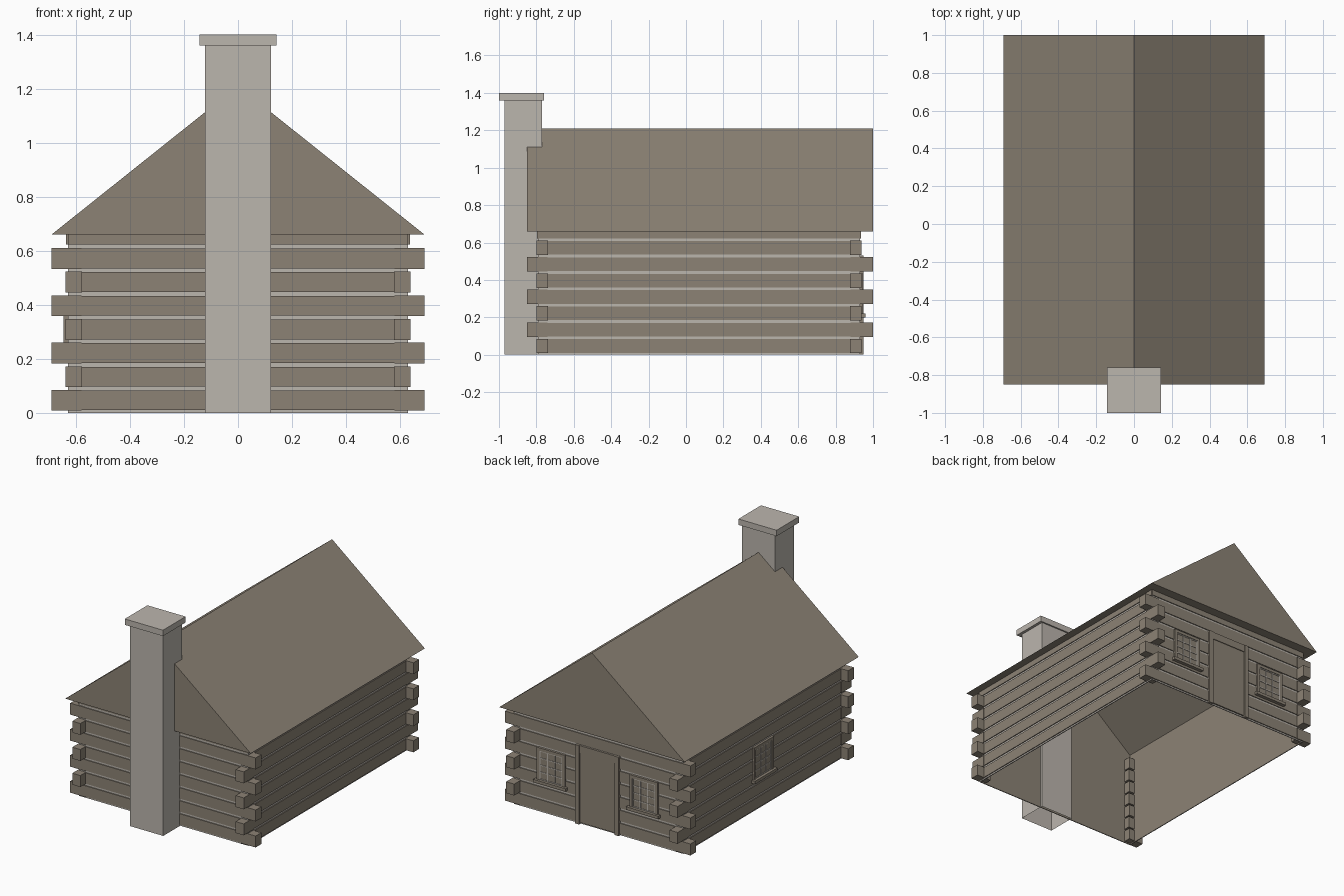
import bpy
import bmesh

if "Cube" in bpy.data.objects:
    bpy.data.objects.remove(bpy.data.objects["Cube"], do_unlink=True)


def material(name, rgb):
    m = bpy.data.materials.new(name)
    m.use_nodes = True
    m.diffuse_color = (*rgb, 1)
    m.node_tree.nodes["Principled BSDF"].inputs["Base Color"].default_value = (*rgb, 1)
    return m


WOOD = material("weathered brown wood", (0.262, 0.225, 0.178))
STONE = material("pale grey stone", (0.5, 0.465, 0.42))


def finish(name, bm, *mats):
    mesh = bpy.data.meshes.new(name)
    bm.to_mesh(mesh)
    bm.free()
    for m in mats:
        mesh.materials.append(m)
    obj = bpy.data.objects.new(name, mesh)
    bpy.context.collection.objects.link(obj)
    return obj


def add_box(bm, x, y, z):
    """Add a box given its (low, high) range on each axis."""
    verts = bmesh.ops.create_cube(bm, size=1)["verts"]
    for v in verts:
        for i, (lo, hi) in enumerate((x, y, z)):
            v.co[i] = lo if v.co[i] < 0 else hi
    return verts


def boxes(name, mat, *ranges):
    bm = bmesh.new()
    for r in ranges:
        add_box(bm, *r)
    return finish(name, bm, mat)


# Main dimensions
WX, FRONT, BACK, EAVE = 0.63, -0.79, 0.93, 0.66
ROOF_X, ROOF_F, ROOF_B, RIDGE = 0.69, -0.85, 1.0, 1.21
PROUD, LOG, THIN = 0.006, 0.06, 0.006
PITCH, LOG_H = 0.0875, 0.073
MID = (FRONT + BACK) / 2

# Wall shell: pale filler outside, wood lining inside
bm = bmesh.new()
add_box(bm, (-WX, WX), (FRONT, FRONT + THIN), (0, EAVE))
add_box(bm, (-WX, WX), (BACK - THIN, BACK), (0, EAVE))
add_box(bm, (-WX, THIN - WX), (FRONT, BACK), (0, EAVE))
add_box(bm, (WX - THIN, WX), (FRONT, BACK), (0, EAVE))
bm.normal_update()
for f in bm.faces:
    c = f.calc_center_median()
    inward = f.normal.x * c.x + f.normal.y * (c.y - MID) < 0
    f.material_index = 1 if inward else 0
finish("wall_shell", bm, STONE, WOOD)

# Log courses and interlocking corner ends
faces, ends = [], []
for k in range(8):
    z = (0.01 + k * PITCH, min(0.01 + k * PITCH + LOG_H, EAVE))
    for y in ((FRONT - PROUD, FRONT), (BACK, BACK + PROUD)):
        faces.append(((-WX, WX), y, z))
    for x in ((-WX - PROUD, -WX), (WX, WX + PROUD)):
        faces.append((x, (FRONT, BACK), z))
    if k == 7:
        continue
    ze = (z[0] - 0.002, z[1] + 0.002)
    for sx in (-1, 1):
        for back in (False, True):
            if k % 2 == 0:
                x = sorted((sx * 0.58, sx * ROOF_X))
                y = (BACK + 0.008 - LOG, BACK + 0.008) if back else (FRONT - 0.008, FRONT - 0.008 + LOG)
            else:
                x = sorted((sx * (WX + 0.008 - LOG), sx * (WX + 0.008)))
                y = (BACK - 0.05, ROOF_B) if back else (ROOF_F, FRONT + 0.05)
            ends.append((x, y, ze))
boxes("wall_logs", WOOD, *faces)
boxes("corner_log_ends", WOOD, *ends)

# Roof: outer tent and hollow inside joined by the soffit
bm = bmesh.new()


def tent(half, front, back, ridge):
    return [[bm.verts.new((x, y, z)) for x, z in ((-half, EAVE), (0, ridge), (half, EAVE))]
            for y in (front, back)]


outer = tent(ROOF_X, ROOF_F, ROOF_B, RIDGE)
inner = tent(WX - THIN, FRONT + THIN, BACK - THIN, 1.16)
for f, b in (outer, inner):
    bm.faces.new(f)
    bm.faces.new(b)
    for i in (0, 1):
        bm.faces.new((f[i], f[i + 1], b[i + 1], b[i]))
rings = [(t[0][0], t[0][2], t[1][2], t[1][0]) for t in (outer, inner)]
for i in range(4):
    j = (i + 1) % 4
    bm.faces.new((rings[0][i], rings[0][j], rings[1][j], rings[1][i]))
bmesh.ops.recalc_face_normals(bm, faces=bm.faces[:])
finish("roof", bm, WOOD)

# Chimney, open underneath, with its cap
bm = bmesh.new()
add_box(bm, (-0.123, 0.123), (-0.97, -0.77), (0, 1.37))
bm.normal_update()
bmesh.ops.delete(bm, geom=[f for f in bm.faces if f.normal.z < -0.5], context="FACES_ONLY")
finish("chimney", bm, STONE)
boxes("chimney_cap", STONE, ((-0.142, 0.142), (-1.0, -0.76), (1.36, 1.4)))


# Openings: u runs along the wall, d is depth outward from the logs
def on_back(u, z, d):
    return (u, (BACK + d[0], BACK + d[1]), z)


def on_right(u, z, d):
    return ((-WX - d[1], -WX - d[0]), (MID + u[0], MID + u[1]), z)


def window(name, place, c):
    w, z0, z1, t = 0.105, 0.215, 0.435, 0.02
    boxes(name + "_pane", WOOD, place((c - w, c + w), (z0, z1), (0, 0.008)))
    d = (0, 0.015)
    boxes(name + "_frame", WOOD,
          place((c - w, c - w + t), (z0, z1), d),
          place((c + w - t, c + w), (z0, z1), d),
          place((c - w, c + w), (z1 - t, z1), d),
          place((c - w - 0.015, c + w + 0.015), (z0 - 0.015, z0 + 0.005), (0, 0.03)))
    bars, b = [], 0.003
    iw, lo, hi = w - t, z0 + 0.005, z1 - t
    for i in range(4):
        u = c - iw + b + (2 * iw - 2 * b) * i / 3
        bars.append(place((u - b, u + b), (lo, hi), (0, 0.011)))
    for i in range(5):
        z = lo + b + (hi - lo - 2 * b) * i / 4
        bars.append(place((c - iw, c + iw), (z - b, z + b), (0, 0.011)))
    boxes(name + "_glazing_bars", STONE, *bars)


window("back_left_window", on_back, 0.345)
window("back_right_window", on_back, -0.345)
window("right_side_window", on_right, 0.02)

# Door with jambs and header
boxes("door", WOOD, on_back((-0.14, 0.14), (0.01, 0.5), (0, 0.009)))
boxes("door_frame", WOOD,
      on_back((-0.162, -0.132), (0, 0.53), (0, 0.018)),
      on_back((0.132, 0.162), (0, 0.53), (0, 0.018)),
      on_back((-0.132, 0.132), (0.48, 0.53), (0, 0.014)))
